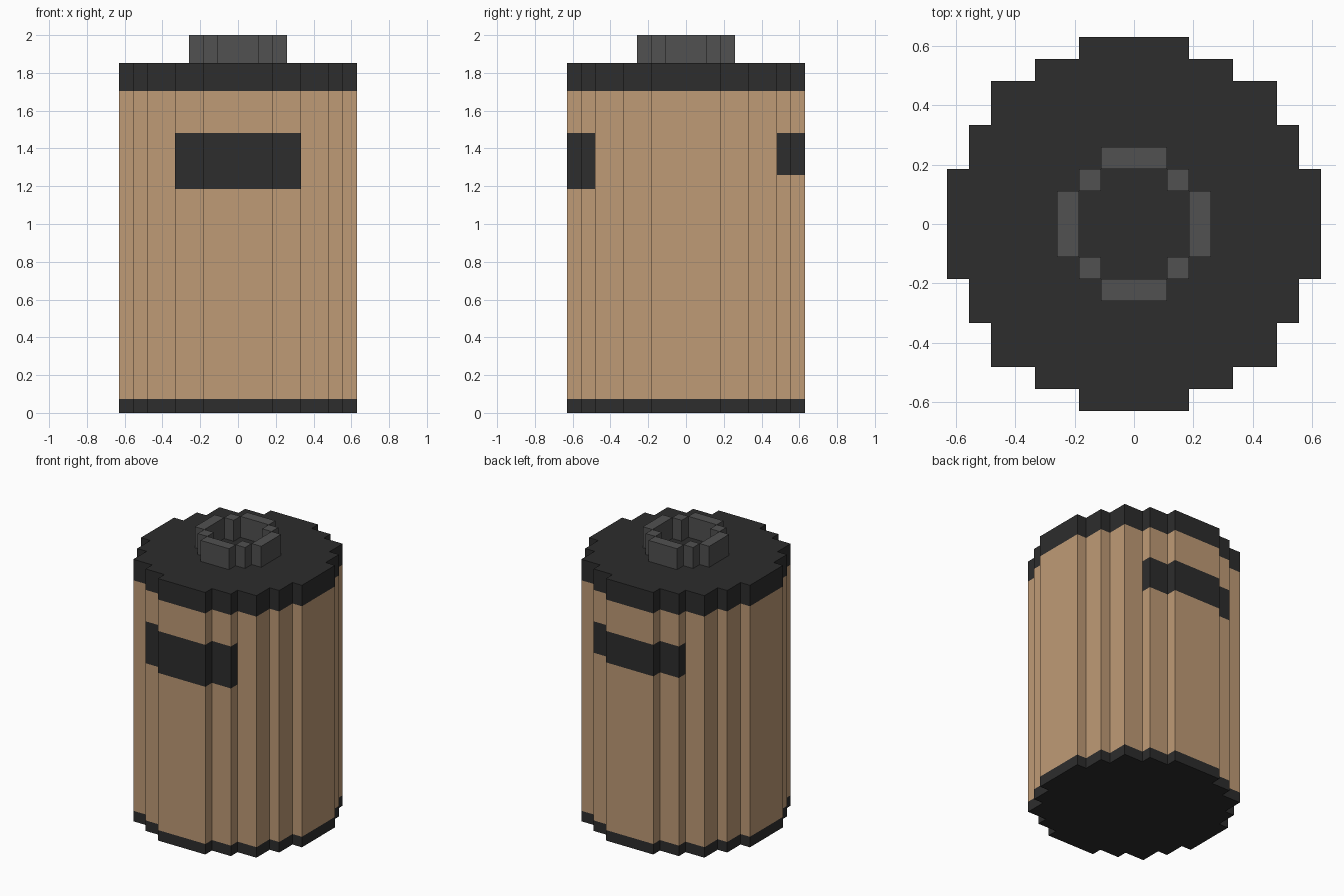
import bpy
import bmesh

default = bpy.data.objects.get("Cube")
if default:
    bpy.data.objects.remove(default, do_unlink=True)

U = 2 / 27  # one block


def material(name, rgb):
    m = bpy.data.materials.new(name)
    m.use_nodes = True
    m.diffuse_color = (*rgb, 1)
    m.node_tree.nodes["Principled BSDF"].inputs["Base Color"].default_value = (*rgb, 1)
    return m


TAN = material("tan", (0.520, 0.327, 0.181))
CHARCOAL = material("charcoal", (0.026, 0.026, 0.026))
GREY = material("grey", (0.082, 0.082, 0.082))


def finish(name, bm, mats):
    bm.normal_update()
    mesh = bpy.data.meshes.new(name)
    bm.to_mesh(mesh)
    bm.free()
    for m in mats:
        mesh.materials.append(m)
    obj = bpy.data.objects.new(name, mesh)
    bpy.context.collection.objects.link(obj)
    return obj


# Stepped round outline: one quarter, turned four times
quarter = [(8.5, 2.5), (7.5, 2.5), (7.5, 4.5), (6.5, 4.5), (6.5, 6.5),
           (4.5, 6.5), (4.5, 7.5), (2.5, 7.5), (2.5, 8.5)]
outline = []
for turn in range(4):
    outline += quarter
    quarter = [(-y, x) for x, y in quarter]


def stack(name, levels, mats, bottom=False, top=False, rule=None):
    """Raise the outline through block levels, with optional end faces."""
    bm = bmesh.new()
    rings = [[bm.verts.new((x * U, y * U, z * U)) for x, y in outline] for z in levels]
    n = len(outline)
    for low, high in zip(rings, rings[1:]):
        for i in range(n):
            j = (i + 1) % n
            f = bm.faces.new((low[i], low[j], high[j], high[i]))
            if rule:
                f.material_index = int(rule(f.calc_center_median() / U))
    if bottom:
        bm.faces.new(rings[0][::-1])
    if top:
        bm.faces.new(rings[-1])
    return finish(name, bm, mats)


def in_window(c):
    """Dark window: four blocks high on the front, three on the back."""
    lowest = 16 if c.y < 0 else 17
    return abs(c.x) < 4.6 and abs(c.y) > 6.6 and lowest < c.z < 20


# Body
stack("bottom_cap", [0, 1], [CHARCOAL], bottom=True)
stack("casing", [1, 16, 17, 20, 23], [TAN, CHARCOAL], rule=in_window)
stack("top_cap", [23, 25], [CHARCOAL], top=True)


# Ring of blocks on the lid
def block(name, cx, cy, sx, sy):
    bm = bmesh.new()
    bmesh.ops.create_cube(bm, size=1)
    for v in bm.verts:
        v.co = ((cx + v.co.x * sx) * U, (cy + v.co.y * sy) * U, (26 + v.co.z * 2) * U)
    finish(name, bm, [GREY])


for s, side in ((-1, "front"), (1, "back")):
    block("ring_" + side, 0, 3 * s, 3, 1)
    for t, hand in ((-1, "right"), (1, "left")):
        block(f"ring_corner_{side}_{hand}", 2 * t, 2 * s, 1, 1)
for t, hand in ((-1, "right"), (1, "left")):
    block("ring_" + hand, 3 * t, 0, 1, 3)
